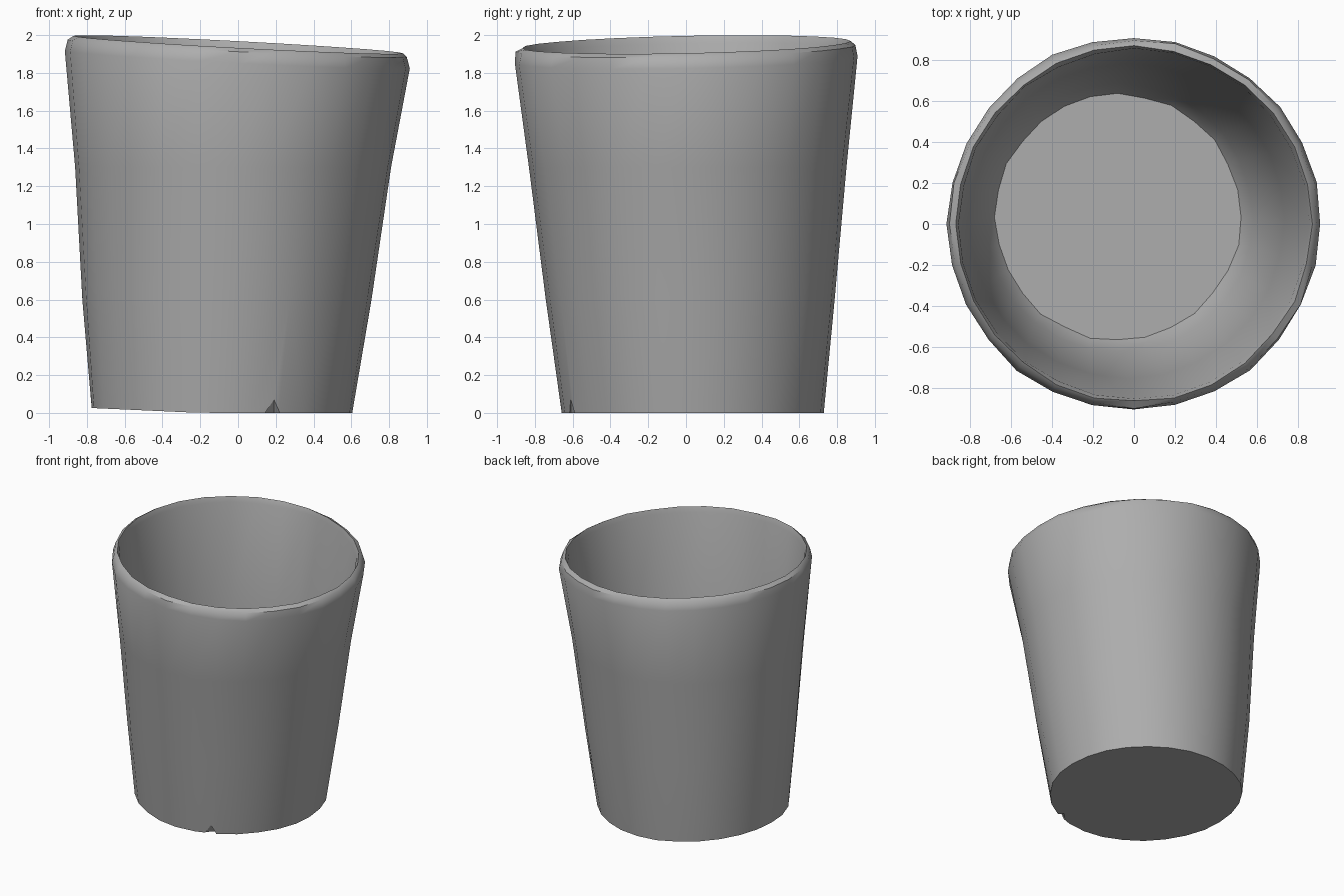
import bpy, bmesh, math, random
from mathutils import Vector

random.seed(4)
SIDES = 28

old = bpy.data.objects.get("Cube")
if old:
    bpy.data.objects.remove(old, do_unlink=True)

grey = bpy.data.materials.new("plain grey")
grey.use_nodes = True
colour = (0.42, 0.42, 0.42, 1)
grey.diffuse_color = colour
grey.node_tree.nodes["Principled BSDF"].inputs["Base Color"].default_value = colour

# Wall profile from base centre, up the outside, over the rim, down to the floor
# Each ring: radius, height, irregularity
profile = [(0.692, 0.0, 0.004), (0.765, 0.6, 0.005), (0.838, 1.3, 0.005),
           (0.912, 1.87, 0.006), (0.897, 1.93, 0.007), (0.868, 1.95, 0.005),
           (0.855, 1.91, 0.004), (0.77, 1.1, 0.003), (0.655, 0.2, 0.004),
           (0.60, 0.12, 0.008)]


def ring_point(radius, height, wobble, angle):
    # The cup leans: its base sits off centre and its rim is tilted
    t = min(height / 1.9, 1)
    r = radius + random.uniform(-wobble, wobble)
    x = r * math.cos(angle) - 0.085 * (1 - t)
    y = r * math.sin(angle) + 0.035 * (1 - t)
    z = height
    if height > 1.5:
        z += -0.046 * math.cos(angle) + 0.018 * math.sin(angle)
    elif height == 0:
        z = max(0, -x - 0.2) * 0.045
    return Vector((x, y, z))


bm = bmesh.new()
rings = []
for radius, height, wobble in profile:
    rings.append([bm.verts.new(ring_point(radius, height, wobble, math.tau * i / SIDES))
                  for i in range(SIDES)])
for a, b in zip(rings, rings[1:]):
    for i in range(SIDES):
        j = (i + 1) % SIDES
        bm.faces.new((a[i], a[j], b[j], b[i]))
bm.faces.new(rings[0][::-1])
bm.faces.new(rings[-1])
bmesh.ops.recalc_face_normals(bm, faces=bm.faces[:])
mesh = bpy.data.meshes.new("cup")
bm.to_mesh(mesh)
bm.free()
cup = bpy.data.objects.new("cup", mesh)
bpy.context.collection.objects.link(cup)
mesh.materials.append(grey)

# Small chip in the front of the base
bpy.ops.mesh.primitive_cone_add(vertices=4, radius1=0.06, radius2=0, depth=0.08,
                                location=(0.19, -0.61, 0.03))
chip = bpy.context.object
chip.name = "chip_cutter"
chip.data.materials.append(grey)
chip.hide_render = True
chip.hide_viewport = True
cut = cup.modifiers.new("chip", "BOOLEAN")
cut.operation = "DIFFERENCE"
cut.solver = "EXACT"
cut.object = chip

# Apply the cut, then smooth the walls and keep the base and rim crisp
bpy.context.view_layer.update()
result = bpy.data.meshes.new_from_object(cup.evaluated_get(bpy.context.evaluated_depsgraph_get()))
cup.modifiers.clear()
cup.data = result
bpy.data.objects.remove(chip, do_unlink=True)
bpy.ops.object.select_all(action="DESELECT")
cup.select_set(True)
bpy.context.view_layer.objects.active = cup
bpy.ops.object.shade_smooth_by_angle(angle=math.radians(40))
